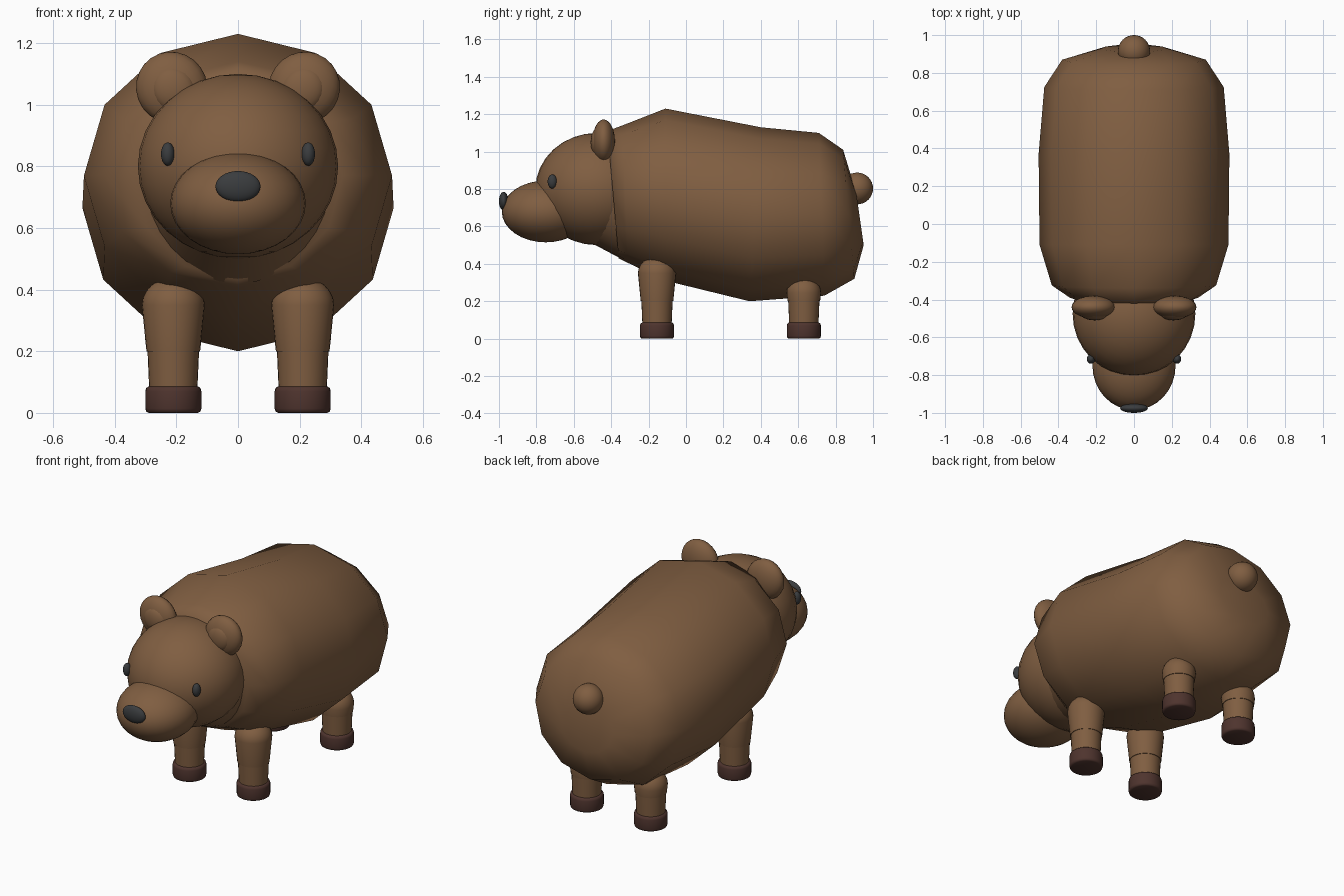
import bpy, bmesh, math

if "Cube" in bpy.data.objects:
    bpy.data.objects.remove(bpy.data.objects["Cube"])


def material(name, rgb):
    m = bpy.data.materials.new(name)
    m.diffuse_color = (*rgb, 1)
    m.use_nodes = True
    m.node_tree.nodes["Principled BSDF"].inputs["Base Color"].default_value = m.diffuse_color
    return m


FUR = material("brown_fur", (0.215, 0.112, 0.053))
PAW = material("dark_brown_paw", (0.077, 0.034, 0.027))
DARK = material("charcoal", (0.042, 0.045, 0.048))


def finish(name, bm, mat, angle):
    bmesh.ops.recalc_face_normals(bm, faces=bm.faces)
    mesh = bpy.data.meshes.new(name)
    bm.to_mesh(mesh)
    bm.free()
    mesh.materials.append(mat)
    ob = bpy.data.objects.new(name, mesh)
    bpy.context.collection.objects.link(ob)
    bpy.ops.object.select_all(action='DESELECT')
    ob.select_set(True)
    bpy.context.view_layer.objects.active = ob
    bpy.ops.object.shade_smooth_by_angle(angle=math.radians(angle))
    return ob


def ellipsoid(name, centre, radii, mat, rot=(0, 0, 0), seg=32):
    bm = bmesh.new()
    bmesh.ops.create_uvsphere(bm, u_segments=seg, v_segments=seg // 2, radius=1)
    bmesh.ops.scale(bm, vec=radii, verts=bm.verts)
    ob = finish(name, bm, mat, 60)
    ob.location = centre
    ob.rotation_euler = rot
    return ob


def loft(name, rings, mat, angle):
    """Skin a list of point rings and cap both ends."""
    bm = bmesh.new()
    loops = [[bm.verts.new(p) for p in ring] for ring in rings]
    n = len(loops[0])
    for a, b in zip(loops, loops[1:]):
        for i in range(n):
            j = (i + 1) % n
            bm.faces.new((a[i], a[j], b[j], b[i]))
    bm.faces.new(loops[0])
    bm.faces.new(loops[-1])
    return finish(name, bm, mat, angle)


def section(y_top, y_bot, half_w, z_bot, z_top, sides):
    """Upright oval ring, optionally leaning along y."""
    pts = []
    for i in range(sides):
        t = math.tau * i / sides
        c = math.cos(t)
        pts.append((half_w * math.sin(t),
                    (y_top + y_bot) / 2 + (y_top - y_bot) / 2 * c,
                    (z_top + z_bot) / 2 + (z_top - z_bot) / 2 * c))
    return pts


def lathe(name, x, y, profile, mat, angle=40, sides=28):
    rings = [[(x + r * math.cos(math.tau * i / sides),
               y + r * math.sin(math.tau * i / sides), z) for i in range(sides)]
             for r, z in profile]
    return loft(name, rings, mat, angle)


# Barrel body with faceted outline
body = [(-0.42, -0.36, 0.34, 0.43, 1.11),
        (-0.34, -0.31, 0.435, 0.405, 1.14),
        (-0.11, -0.11, 0.50, 0.31, 1.23),
        (0.40, 0.34, 0.505, 0.20, 1.13),
        (0.71, 0.74, 0.475, 0.23, 1.10),
        (0.84, 0.90, 0.38, 0.32, 1.01),
        (0.91, 0.95, 0.17, 0.50, 0.78)]
loft("body", [section(*s, 12) for s in body], FUR, 75)

# Neck collar
neck = [(-0.38, -0.33, 0.31, 0.42, 1.11), (-0.41, -0.39, 0.30, 0.45, 1.10),
        (-0.46, -0.54, 0.26, 0.53, 1.06)]
loft("neck", [section(*s, 32) for s in neck], FUR, 50)

# Head, muzzle, nose and tail
ellipsoid("head", (0, -0.475, 0.80), (0.325, 0.33, 0.30), FUR)
ellipsoid("muzzle", (0, -0.75, 0.68), (0.22, 0.235, 0.165), FUR)
ellipsoid("nose", (0, -0.975, 0.735), (0.073, 0.025, 0.05), DARK)
ellipsoid("tail", (0, 0.915, 0.803), (0.085, 0.085, 0.085), FUR)

for side, s in (("left", 1), ("right", -1)):
    # Eyes and ears
    ellipsoid(side + "_eye", (s * 0.228, -0.715, 0.84), (0.022, 0.025, 0.038), DARK, seg=20)
    ellipsoid(side + "_ear", (s * 0.215, -0.44, 1.055), (0.115, 0.06, 0.118), FUR,
              (0, s * math.radians(35), 0), seg=24)
    ellipsoid(side + "_inner_ear", (s * 0.21, -0.475, 1.05), (0.07, 0.035, 0.075), FUR,
              (0, s * math.radians(35), 0), seg=24)

    # Legs: straight shin, domed thigh, rounded paw
    for end, y, top, r in (("front", -0.155, 0.44, 0.102), ("back", 0.63, 0.335, 0.092)):
        x = s * 0.21
        lathe(f"{side}_{end}_shin", x, y, [(0.077, 0.05), (0.084, 0.21)], FUR)
        dome = [(r * math.cos(t), top - 0.09 + 0.09 * math.sin(t))
                for t in (math.radians(15 * k) for k in range(6))]
        lathe(f"{side}_{end}_thigh", x, y, [(0.087, 0.20)] + dome + [(0.005, top)], FUR)
        lathe(f"{side}_{end}_paw", x, y,
              [(0.08, 0), (0.088, 0.004), (0.091, 0.014), (0.091, 0.07),
               (0.088, 0.081), (0.08, 0.086)], PAW, 50)
